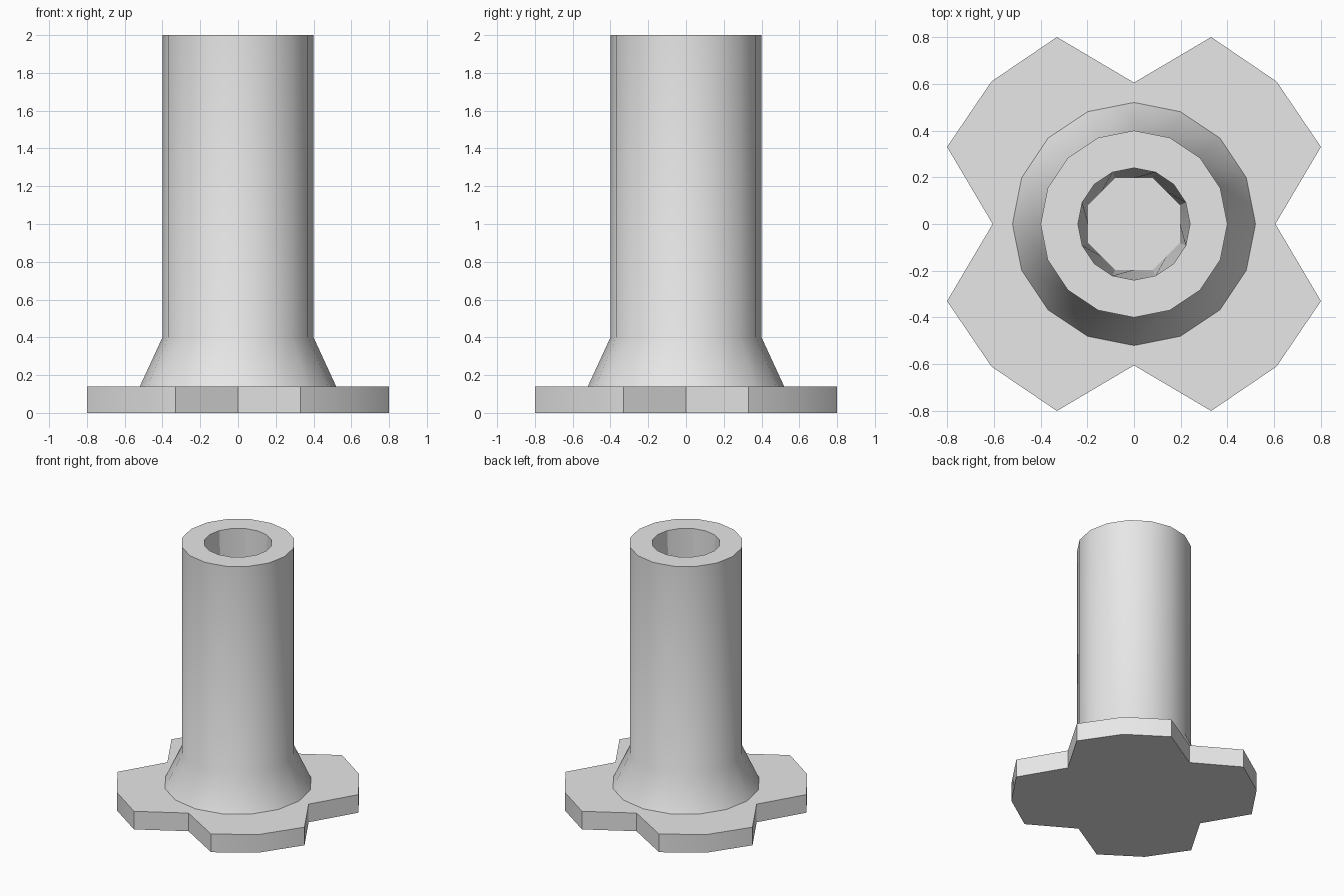
import bpy, bmesh
from math import cos, sin, pi, radians

old = bpy.data.objects.get("Cube")
if old:
    bpy.data.objects.remove(old, do_unlink=True)

SIDES = 16
BASE_TOP = 0.14

grey = bpy.data.materials.new("plain grey")
grey.use_nodes = True
colour = (0.8, 0.8, 0.8, 1)
grey.diffuse_color = colour
grey.node_tree.nodes["Principled BSDF"].inputs["Base Color"].default_value = colour


def finish(bm, name):
    """Turn a bmesh into a grey object, smooth except at sharp edges."""
    bmesh.ops.recalc_face_normals(bm, faces=bm.faces)
    mesh = bpy.data.meshes.new(name)
    bm.to_mesh(mesh)
    bm.free()
    mesh.materials.append(grey)
    obj = bpy.data.objects.new(name, mesh)
    bpy.context.collection.objects.link(obj)
    bpy.ops.object.select_all(action="DESELECT")
    obj.select_set(True)
    bpy.context.view_layer.objects.active = obj
    bpy.ops.object.shade_smooth_by_angle(angle=radians(30))
    return obj


# Four-lobed base plate: one lobe outline turned four times, then extruded
lobe = [(0.605, 0), (0.8, 0.33), (0.61, 0.61), (0.33, 0.8)]
bm = bmesh.new()
outline = []
for k in range(4):
    c, s = cos(k * pi / 2), sin(k * pi / 2)
    outline += [bm.verts.new((x * c - y * s, x * s + y * c, 0)) for x, y in lobe]
bottom = bm.faces.new(outline)
top = bmesh.ops.extrude_face_region(bm, geom=[bottom], use_keep_orig=True)
for v in top["geom"]:
    if isinstance(v, bmesh.types.BMVert):
        v.co.z = BASE_TOP
finish(bm, "base_plate")


# Hollow column: flared foot, straight shaft, flat rim, bore narrowing to an octagon
def ring(bm, radius, z, octagon=False):
    verts = []
    for i in range(SIDES):
        a = 2 * pi * i / SIDES
        r = radius * cos(pi / 8) if octagon and i % 2 == 0 else radius
        verts.append(bm.verts.new((r * cos(a), r * sin(a), z)))
    return verts


bm = bmesh.new()
rings = [
    ring(bm, 0.52, BASE_TOP),
    ring(bm, 0.40, 0.40),
    ring(bm, 0.40, 2.0),
    ring(bm, 0.24, 2.0),
    ring(bm, 0.212, BASE_TOP, octagon=True),
]
for lower, upper in zip(rings, rings[1:]):
    for i in range(SIDES):
        j = (i + 1) % SIDES
        bm.faces.new((lower[i], lower[j], upper[j], upper[i]))
# Underside closes the shell so its normals point outwards
under = [bm.faces.new((rings[-1][i], rings[-1][(i + 1) % SIDES],
                       rings[0][(i + 1) % SIDES], rings[0][i])) for i in range(SIDES)]
bmesh.ops.recalc_face_normals(bm, faces=bm.faces)
finish(bm, "hollow_column")
